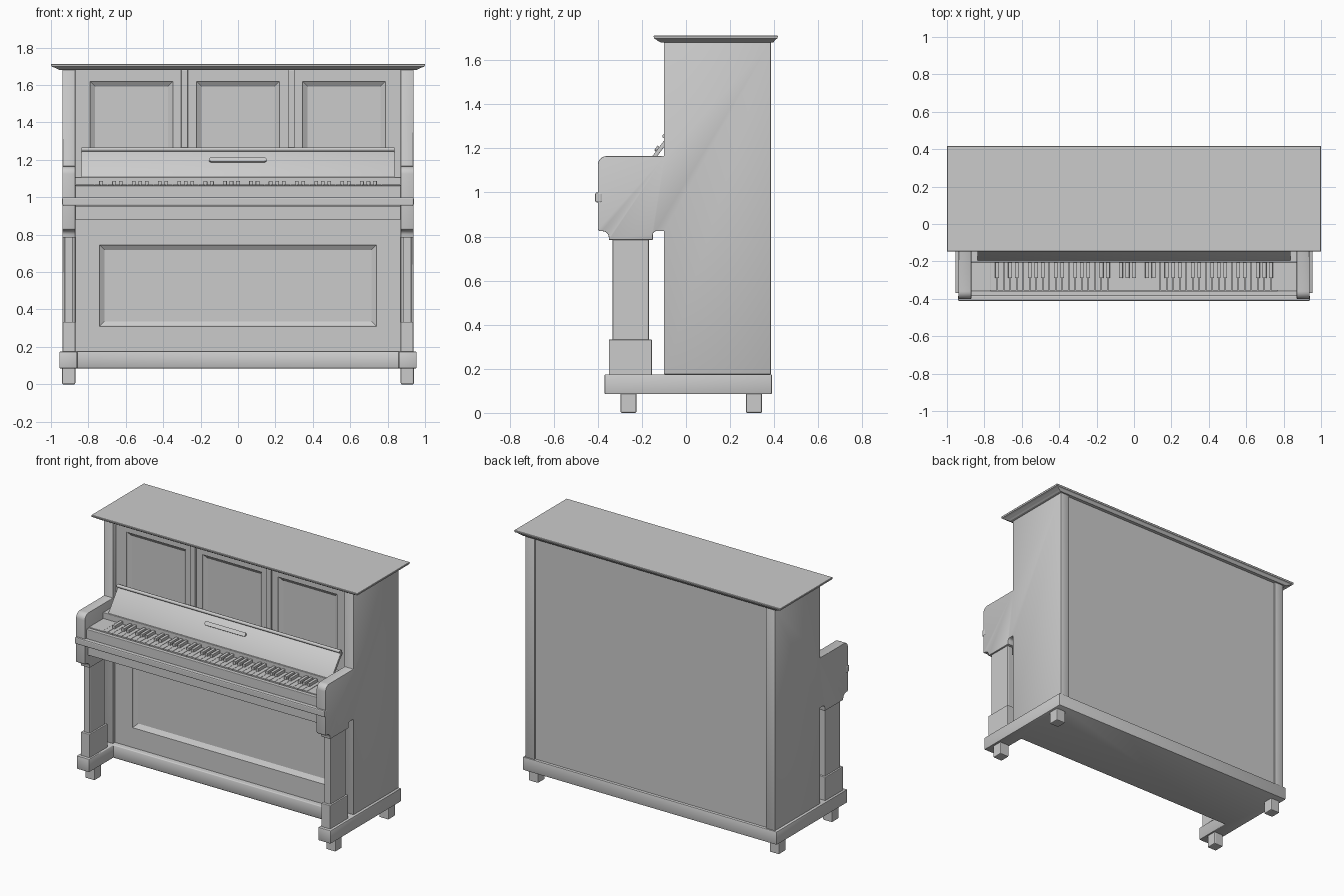
import bpy, bmesh, math
from mathutils import Vector

if "Cube" in bpy.data.objects:
    bpy.data.objects.remove(bpy.data.objects["Cube"])


def finish(name, bm, bevel=0.0, smooth=False):
    """Clean normals, soften sharp edges and link the object."""
    bmesh.ops.recalc_face_normals(bm, faces=bm.faces)
    if bevel:
        edges = [e for e in bm.edges if e.calc_face_angle(0) > 0.8]
        bmesh.ops.bevel(bm, geom=edges, offset=bevel, segments=2, profile=0.5,
                        affect='EDGES', clamp_overlap=True)
    me = bpy.data.meshes.new(name)
    bm.to_mesh(me)
    bm.free()
    ob = bpy.data.objects.new(name, me)
    bpy.context.collection.objects.link(ob)
    if smooth:
        bpy.context.view_layer.objects.active = ob
        ob.select_set(True)
        bpy.ops.object.shade_smooth_by_angle(angle=math.radians(35))
        ob.select_set(False)
    return ob


def add_box(bm, x0, x1, y0, y1, z0, z1):
    vs = bmesh.ops.create_cube(bm, size=1)['verts']
    for v in vs:
        v.co = Vector(((x0 + x1) / 2 + v.co.x * (x1 - x0),
                       (y0 + y1) / 2 + v.co.y * (y1 - y0),
                       (z0 + z1) / 2 + v.co.z * (z1 - z0)))


def box(name, x0, x1, y0, y1, z0, z1, bevel=0.003):
    bm = bmesh.new()
    add_box(bm, x0, x1, y0, y1, z0, z1)
    return finish(name, bm, bevel)


def extrude(name, pts, a, b, axis='x', bevel=0.0, smooth=True):
    """Extrude a closed profile: (y, z) along x, or (x, y) along z."""
    put = (lambda p, t: (t, p[0], p[1])) if axis == 'x' else (lambda p, t: (p[0], p[1], t))
    bm = bmesh.new()
    lo = [bm.verts.new(put(p, a)) for p in pts]
    hi = [bm.verts.new(put(p, b)) for p in pts]
    bm.faces.new(lo)
    bm.faces.new(hi)
    for i in range(len(pts)):
        j = (i + 1) % len(pts)
        bm.faces.new((lo[i], lo[j], hi[j], hi[i]))
    return finish(name, bm, bevel, smooth)


def rings(name, loops):
    """Closed solid through a series of four-point loops."""
    bm = bmesh.new()
    vs = [[bm.verts.new(p) for p in lp] for lp in loops]
    bm.faces.new(vs[0])
    bm.faces.new(vs[-1])
    for a, b in zip(vs, vs[1:]):
        for i in range(4):
            j = (i + 1) % 4
            bm.faces.new((a[i], a[j], b[j], b[i]))
    return finish(name, bm)


def recessed_panel(name, outer, inner, y, slope=0.027, depth=0.022, thick=0.04):
    """Panel facing -y with a bevelled sunken field; rectangles are x0, x1, z0, z1."""
    def rect(r, yy, d=0):
        x0, x1, z0, z1 = r
        return [(x0 + d, yy, z0 + d), (x1 - d, yy, z0 + d),
                (x1 - d, yy, z1 - d), (x0 + d, yy, z1 - d)]
    return rings(name, [rect(outer, y + thick), rect(outer, y), rect(inner, y),
                        rect(inner, y + 0.006, 0.003), rect(inner, y + depth, slope)])


def arc(cx, cy, r, a0, a1, n=6):
    return [(cx + r * math.cos(math.radians(a0 + (a1 - a0) * i / n)),
             cy + r * math.sin(math.radians(a0 + (a1 - a0) * i / n))) for i in range(n + 1)]


# Lid with a moulded underside
def plan(z, x, y0, y1):
    return [(-x, y0, z), (x, y0, z), (x, y1, z), (-x, y1, z)]


rings("lid", [plan(1.68, 0.955, -0.112, 0.395), plan(1.686, 0.965, -0.125, 0.4),
              plan(1.695, 0.985, -0.137, 0.407), plan(1.699, 0.998, -0.145, 0.415),
              plan(1.709, 1.0, -0.147, 0.417), plan(1.712, 0.998, -0.145, 0.415)])

# Base plinth with two forward toes
half = [(0.955, 0.39), (0.955, -0.37), (0.86, -0.37), (0.86, -0.11)]
extrude("base_plinth", half + [(-x, y) for x, y in reversed(half)], 0.085, 0.175,
        axis='z', bevel=0.006)

# Side profile: cabinet side, arm and bracket in one board
side = ([(0.385, 0.175), (0.385, 1.682), (-0.10, 1.682), (-0.10, 1.165)]
        + arc(-0.36, 1.125, 0.04, 90, 180)
        + arc(-0.39, 0.835, 0.01, 180, 270, 3)
        + arc(-0.38, 0.795, 0.03, 90, 0, 4)
        + [(-0.35, 0.785), (-0.15, 0.785)]
        + arc(-0.135, 0.81, 0.015, 180, 90, 3)
        + [(-0.10, 0.825), (-0.10, 0.175)])
for s, tag in ((1, "right"), (-1, "left")):
    def sbox(name, x0, x1, *r, **k):
        box(f"{name}_{tag}", *sorted((s * x0, s * x1)), *r, **k)
    extrude(f"side_board_{tag}", side, s * 0.87, s * 0.938, bevel=0.003)
    sbox("leg_column", 0.881, 0.927, -0.333, -0.168, 0.32, 0.79, bevel=0.006)
    sbox("leg_block", 0.87, 0.938, -0.35, -0.155, 0.17, 0.333, bevel=0.004)
    sbox("front_foot", 0.87, 0.94, -0.297, -0.225, 0, 0.09, bevel=0.006)
    sbox("back_foot", 0.87, 0.94, 0.272, 0.345, 0, 0.09, bevel=0.006)
    sbox("key_cheek", 0.767, 0.87, -0.358, -0.2, 0.99, 1.067)

# Back board
box("back_board", -0.871, 0.871, 0.345, 0.372, 0.17, 1.682, bevel=0)

# Lower front panel
recessed_panel("lower_panel", (-0.871, 0.871, 0.17, 0.96), (-0.74, 0.74, 0.31, 0.745), -0.075)

# Three upper panels with divider strips
for i, (x0, x1) in enumerate(((-0.871, -0.285), (-0.285, 0.285), (0.285, 0.871))):
    c = (-0.57, 0, 0.567)[i]
    recessed_panel(f"upper_panel_{i + 1}", (x0, x1, 1.09, 1.682),
                   (c - 0.222, c + 0.222, 1.17, 1.62), -0.065)
for tag, x in (("left", -0.286), ("right", 0.284)):
    box(f"panel_divider_{tag}", x - 0.018, x + 0.018, -0.078, -0.055, 1.09, 1.682)

# Key bed, key slip and front moulding
box("key_bed", -0.871, 0.871, -0.37, -0.06, 0.88, 1.0)
box("key_slip", -0.871, 0.871, -0.385, -0.358, 0.95, 1.062, bevel=0.004)
box("front_moulding", -0.94, 0.94, -0.412, -0.38, 0.955, 1.0, bevel=0.007)

# Ledge behind the keys
box("key_ledge", -0.871, 0.871, -0.205, -0.06, 0.99, 1.107)

# White and black keys
whites, blacks = bmesh.new(), bmesh.new()
count, left = 44, -0.767
w = 2 * 0.767 / count
for i in range(count):
    x = left + i * w
    add_box(whites, x + 0.001, x + w - 0.001, -0.355, -0.2, 0.995, 1.067)
    if (i + 5) % 7 not in (2, 6):
        add_box(blacks, x + w - 0.01, x + w + 0.01, -0.29, -0.2, 1.06, 1.087)
finish("white_keys", whites)
finish("black_keys", blacks, bevel=0.002)

# Open fallboard leaning back, with rounded lip and handle
lean = math.atan2(0.105, 0.14)
up = Vector((math.sin(lean), math.cos(lean)))
out = Vector((-math.cos(lean), math.sin(lean)))
root = Vector((-0.196, 1.107))


def on_board(u, n):
    return tuple(root + up * u + out * n)


extrude("fallboard", [on_board(*p) for p in ((0, 0), (0.18, 0), (0.18, -0.018), (0, -0.018))],
        -0.838, 0.838, bevel=0.002)
extrude("fallboard_lip", arc(-0.096, 1.256, 0.011, 0, 330, 11), -0.838, 0.838)
handle = arc(0.14, 0, 0.013, -90, 90) + arc(-0.143, 0, 0.013, 90, 270)
bm = bmesh.new()
rows = []
for n in (-0.003, 0.01):
    rows.append([bm.verts.new((x, *on_board(0.112 + u, n))) for x, u in handle])
    bm.faces.new(rows[-1])
for i in range(len(handle)):
    j = (i + 1) % len(handle)
    bm.faces.new((rows[0][i], rows[0][j], rows[1][j], rows[1][i]))
finish("fallboard_handle", bm, smooth=True)
